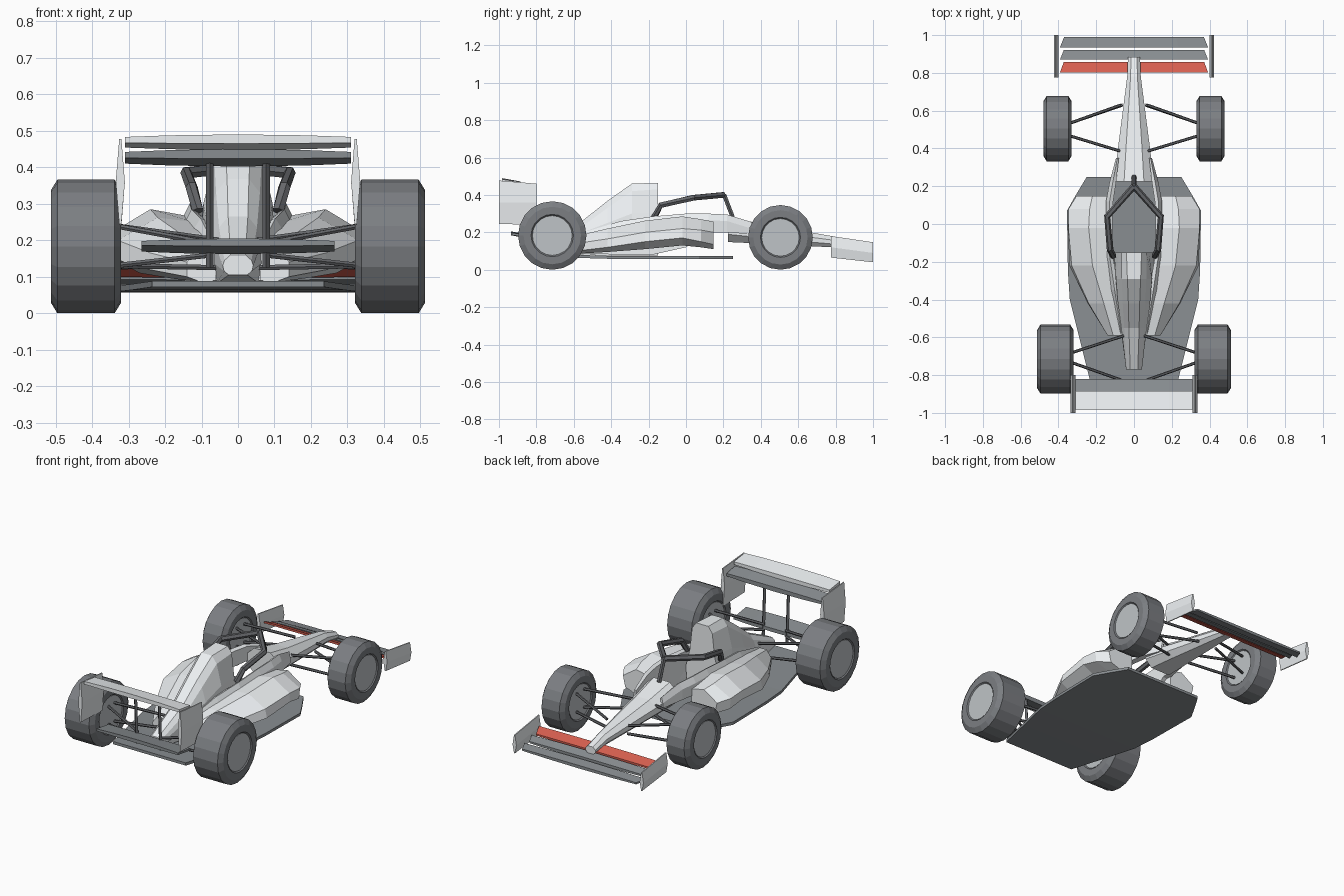
import bpy, bmesh, math
from mathutils import Vector

if "Cube" in bpy.data.objects:
    bpy.data.objects.remove(bpy.data.objects["Cube"])

COLORS = {"body": (.85, .88, .9, 1), "dark": (.25, .27, .285, 1), "tyre": (.2, .21, .225, 1),
          "hub": (.52, .55, .57, 1), "tube": (.13, .135, .145, 1), "red": (.68, .115, .08, 1)}
MATS = {}
for key, col in COLORS.items():
    MATS[key] = bpy.data.materials.new(key)
    MATS[key].diffuse_color = col


def loft(name, sections, mirror=False, mat="body"):
    """Skin closed rings of equal point count and cap both ends."""
    bm = bmesh.new()
    rings = [[bm.verts.new(p) for p in s] for s in sections]
    n = len(rings[0])
    for a, b in zip(rings, rings[1:]):
        for i in range(n):
            j = (i + 1) % n
            bm.faces.new((a[i], a[j], b[j], b[i]))
    bm.faces.new(rings[0])
    bm.faces.new(rings[-1])
    bmesh.ops.recalc_face_normals(bm, faces=bm.faces)
    me = bpy.data.meshes.new(name)
    bm.to_mesh(me)
    bm.free()
    me.materials.append(MATS[mat])
    ob = bpy.data.objects.new(name, me)
    bpy.context.collection.objects.link(ob)
    if mirror:
        mod = ob.modifiers.new("mirror", 'MIRROR')
        mod.use_mirror_merge = False
    return ob


def ring(y, half):
    """Symmetric ring at y from right-half (x, z) points, top to bottom."""
    return [(x, y, z) for x, z in half] + [(-x, y, z) for x, z in reversed(half)]


def tube(name, pts, r, mirror=True, sides=6):
    pts = [Vector(p) for p in pts]
    secs = []
    for i, p in enumerate(pts):
        t = (pts[min(i + 1, len(pts) - 1)] - pts[max(i - 1, 0)]).normalized()
        ref = Vector((0, 0, 1)) if abs(t.z) < 0.9 else Vector((0, 1, 0))
        u = t.cross(ref).normalized()
        v = t.cross(u)
        secs.append([p + r * (math.cos(a) * u + math.sin(a) * v)
                     for a in (2 * math.pi * k / sides for k in range(sides))])
    return loft(name, secs, mirror, "tube")


def spin(name, y, zc, prof, mat, sides=20):
    """Revolve (x, radius) points around a sideways axle."""
    loft(name, [[(x, y + r * math.sin(2 * math.pi * k / sides),
                  zc - r * math.cos(2 * math.pi * k / sides)) for k in range(sides)]
                for x, r in prof], True, mat)


def wheel(name, y, r, x0, x1):
    d = 0.008
    spin(name + "_tyre", y, r,
         [(x0 + d, 0.02), (x0 + d, r * .58), (x0, r * .62), (x0, r * .84), (x0 + .018, r),
          (x1 - .018, r), (x1, r * .84), (x1, r * .62), (x1 - d, r * .58), (x1 - d, 0.02)], "tyre")
    spin(name + "_hub", y, r, [(x0 + d - .003, r * .58), (x1 - d + .003, r * .58)], "hub")


def wing(name, front, rear, thick, w_front, w_rear, bow=0.0, mat="dark"):
    """Bowed plank across x; front and rear are (y, z) edge centres."""
    secs = []
    for f in (-1, -.6, 0, .6, 1):
        h, b = thick / 2, bow * (1 - f * f)
        secs.append([(f * w_front, front[0], front[1] - h - b),
                     (f * w_rear, rear[0], rear[1] - h - b * .3),
                     (f * w_rear, rear[0], rear[1] + h + b),
                     (f * w_front, front[0], front[1] + h + b * .3)])
    loft(name, secs, mat=mat)


def endplate(name, x, thick, levels):
    """Diamond-section plate; levels are ((y0, z0), (y1, z1)), bottom to top."""
    secs = []
    for i, (a, b) in enumerate(levels):
        t = thick / 2 if i == 1 else .003
        secs.append([(x - t, *a), (x + t, *a), (x + t, *b), (x - t, *b)])
    loft(name, secs, True)


# Wheels
wheel("rear_wheel", -0.715, 0.183, 0.32, 0.513)
wheel("front_wheel", 0.505, 0.173, 0.33, 0.48)

# Flat floor plate, lifting slightly at the back
floor = [(.25, .25, .065), (.15, .31, .065), (.07, .355, .065), (-.25, .35, .065),
         (-.4, .34, .066), (-.6, .29, .072), (-.82, .235, .08)]
loft("floor", [[(-w, y, z - .008), (w, y, z - .008), (w, y, z + .008), (-w, y, z + .008)]
               for y, w, z in floor], mat="dark")


# Nose cone
def nose_ring(y, w, zt, zb):
    h = zt - zb
    return ring(y, [(.5 * w, zt), (w, zt - .35 * h), (w, zb + .3 * h), (.6 * w, zb)])

loft("nose", [nose_ring(.885, .032, .147, .105), nose_ring(.78, .036, .18, .12),
              nose_ring(.4, .085, .245, .14), nose_ring(.225, .105, .285, .148)])

# Cockpit side walls
walls = [(.35, .08, .095, .255, .19), (.22, .095, .13, .295, .2), (.12, .11, .148, .30, .2),
         (0, .115, .15, .30, .12), (-.18, .11, .145, .285, .08),
         (-.35, .08, .125, .26, .08), (-.58, .05, .085, .19, .09)]
loft("cockpit_wall", [[(xi, y, zb), (xo, y, zb), (xo, y, zt - .035), ((xi + xo) / 2, y, zt), (xi, y, zt - .01)]
                      for y, xi, xo, zt, zb in walls], True)

# Engine cover with airbox
loft("engine_cover", [
    ring(-.15, [(.04, .465), (.065, .43), (.08, .3), (.105, .2), (.1, .075)]),
    ring(-.29, [(.035, .46), (.065, .42), (.095, .3), (.1, .2), (.1, .075)]),
    ring(-.42, [(.03, .368), (.06, .33), (.085, .25), (.085, .18), (.08, .075)]),
    ring(-.55, [(.027, .265), (.052, .235), (.067, .2), (.07, .14), (.06, .08)]),
    ring(-.77, [(.02, .16), (.037, .145), (.042, .13), (.038, .115), (.025, .105)])])

# Sidepods
pods = [
    (.148, [(.14, .13), (.22, .11), (.29, .135), (.305, .2), (.22, .257), (.14, .24)]),
    (.08, [(.13, .135), (.25, .12), (.34, .15), (.346, .212), (.235, .27), (.135, .25)]),
    (-.02, [(.12, .14), (.27, .13), (.35, .17), (.348, .22), (.24, .285), (.13, .265)]),
    (-.22, [(.1, .12), (.27, .11), (.342, .15), (.33, .2), (.22, .262), (.12, .25)]),
    (-.42, [(.08, .1), (.18, .095), (.245, .12), (.24, .165), (.16, .22), (.09, .22)]),
    (-.59, [(.06, .09), (.1, .085), (.14, .1), (.14, .14), (.11, .18), (.06, .18)])]
loft("sidepod", [[(x, y, z) for x, z in pts] for y, pts in pods], True)

# Cockpit protection hoop
tube("hoop_side", [(.11, -.17, .28), (.127, -.135, .345), (.142, .04, .385), (0, .2, .4)], .017)
tube("hoop_post", [(0, .185, .4), (0, .205, .398), (0, .25, .28)], .013, False)

# Suspension arms: (wheel end, body end)
arms = {
    "front_upper_arm_a": ((.35, .53, .235), (.07, .63, .19)),
    "front_upper_arm_b": ((.35, .47, .235), (.07, .385, .215)),
    "front_lower_arm_a": ((.35, .53, .125), (.06, .63, .14)),
    "front_lower_arm_b": ((.35, .47, .125), (.07, .385, .16)),
    "rear_upper_arm_a": ((.34, -.685, .24), (.05, -.59, .2)),
    "rear_upper_arm_b": ((.34, -.73, .24), (.07, -.825, .19)),
    "rear_lower_arm_a": ((.34, -.685, .13), (.05, -.59, .125)),
    "rear_lower_arm_b": ((.34, -.73, .13), (.07, -.825, .16))}
for name, pts in arms.items():
    tube(name, pts, .008)

# Rear wing
wing("rear_wing_main", (-.82, .418), (-.895, .434), .016, .31, .31, .008)
wing("rear_wing_flap", (-.885, .462), (-.985, .475), .016, .31, .31, .007, "body")
wing("beam_wing", (-.82, .175), (-.935, .192), .012, .265, .265, .007)
endplate("rear_endplate", .3225, .025, [((-1, .245), (-.8, .24)), ((-1, .36), (-.8, .36)),
                                       ((-1, .477), (-.8, .46))])
tube("rear_wing_strut", [(.077, -.825, .125), (.077, -.84, .425)], .01, sides=4)

# Front wing
wing("front_wing_main", (.99, .068), (.935, .075), .01, .37, .392, .006)
wing("front_wing_flap", (.92, .085), (.87, .098), .01, .372, .392, .006)
wing("front_wing_red_flap", (.857, .105), (.802, .125), .01, .372, .392, .003, "red")
endplate("front_endplate", .412, .025, [((1, .04), (.775, .065)), ((1, .09), (.775, .12)),
                                       ((1, .147), (.775, .18))])

for m in bpy.data.materials:
    if m.users and not m.is_grease_pencil:
        m.use_nodes = True
        m.node_tree.nodes["Principled BSDF"].inputs["Base Color"].default_value = m.diffuse_color
